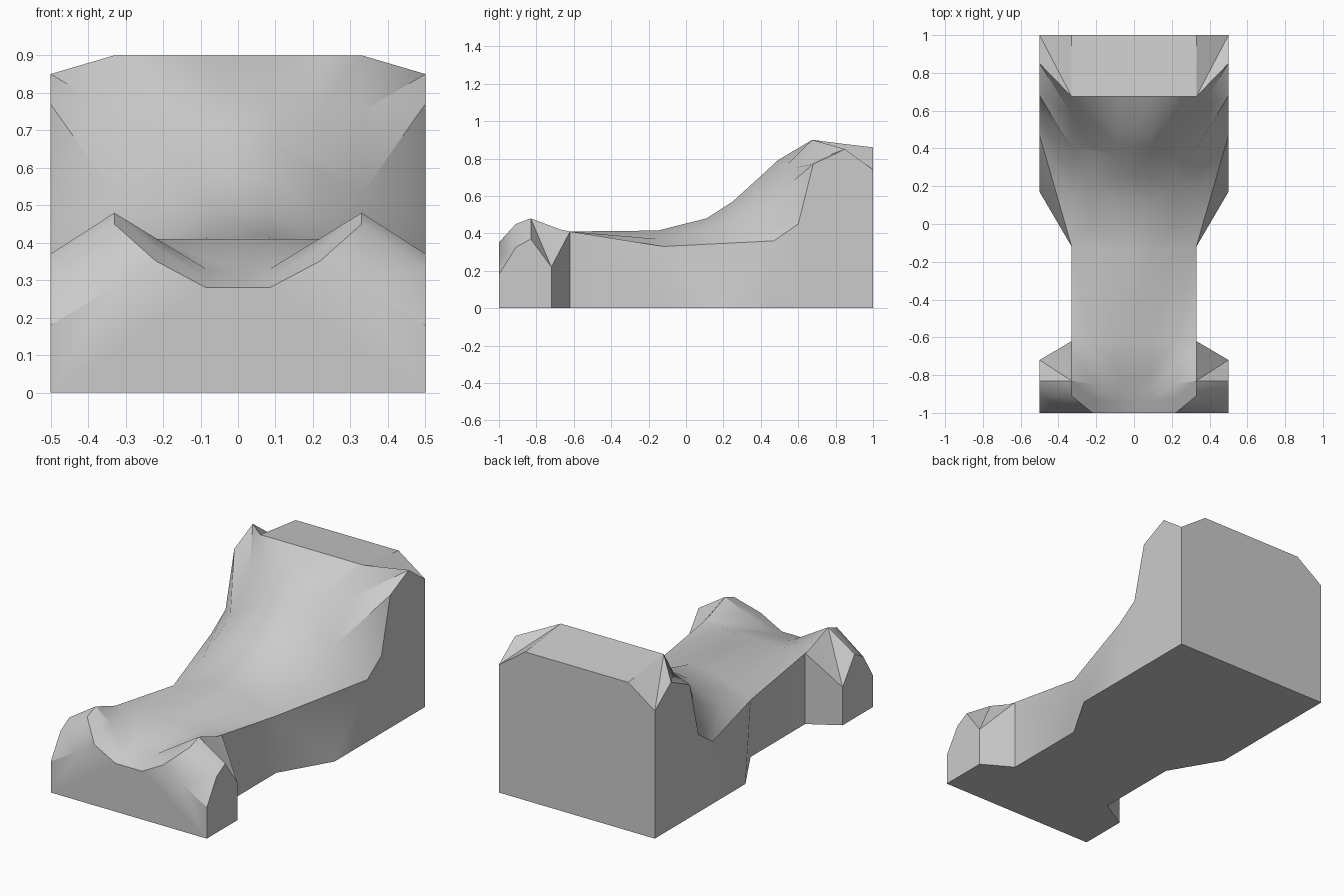
import bpy
import bmesh
from mathutils import Vector

cube = bpy.data.objects.get("Cube")
if cube:
    bpy.data.objects.remove(cube, do_unlink=True)


def grey_material(name, value):
    material = bpy.data.materials.new(name)
    material.use_nodes = True
    colour = (value, value, value, 1)
    material.diffuse_color = colour
    material.node_tree.nodes["Principled BSDF"].inputs["Base Color"].default_value = colour
    return material


# Long rails running from the front (low y) to the back, as (y, z)
CREST_X, SHOULDER_X, SIDE_X = 0.085, 0.33, 0.5
crest_rail = [(-1, .28), (-.94, .305), (-.87, .33), (-.8, .355), (-.62, .41),
              (-.15, .415), (.11, .48), (.25, .57), (.36, .67), (.42, .725),
              (.49, .79), (.675, .9), (.83, .88), (1, .86)]
shoulder_rail = [(-1, .283), (-.91, .45), (-.83, .48), (-.67, .42), (-.62, .41),
                 (-.12, .33), (-.12, .33), (.15, .39), (.4, .53), (.4, .53),
                 (.58, .75), (.675, .9), (.83, .88), (1, .86)]
side_rail = [(-1, .18), (-.91, .325), (-.83, .37), (-.72, .22), (-.62, .41),
             (-.12, .33), (.17, 0), (.47, .36), (.6, .45), (.68, .77),
             (.68, .77), (.85, .85), (1, .74), (1, .74)]
WAIST_ROWS = (4, 5)  # rows where the side pulls in to the shoulder


def cross_section(row):
    """Half of one section, from the top centre out and round to the underside."""
    crest_y, crest_z = crest_rail[row]
    side_y, side_z = side_rail[row]
    side_x = SHOULDER_X if row in WAIST_ROWS else SIDE_X
    crest = Vector((CREST_X, crest_y, crest_z))
    shoulder = Vector((SHOULDER_X, *shoulder_rail[row]))
    middle = crest.lerp(shoulder, 0.55)
    if row == 0:
        middle.z += 0.07  # raised lip on the front face
    return [Vector((0, crest_y, crest_z)), crest, middle, shoulder,
            Vector((side_x, side_y, side_z)),
            Vector((side_x, side_y, 0)), Vector((0, side_y, 0))]


def build_body(name, material):
    bm = bmesh.new()
    shared = {}

    def vertex(point):
        key = tuple(round(value, 4) for value in point)
        if key not in shared:
            shared[key] = bm.verts.new(key)
        return shared[key]

    def face(*corners):
        # Repeated rail points collapse a triangle, so leave those out
        if len(set(corners)) == len(corners):
            bm.faces.new(corners)

    rows = [[vertex(point) for point in cross_section(row)]
            for row in range(len(crest_rail))]

    # Skin between neighbouring sections
    for near, far in zip(rows, rows[1:]):
        for column in range(len(near) - 1):
            after = column + 1
            face(near[column], near[after], far[after])
            face(near[column], far[after], far[column])

    # Flat front and back ends
    face(*reversed(rows[0]))
    face(*rows[-1])

    mesh = bpy.data.meshes.new(name)
    bm.to_mesh(mesh)
    bm.free()
    mesh.materials.append(material)
    body = bpy.data.objects.new(name, mesh)
    bpy.context.scene.collection.objects.link(body)

    # Soft shading with crisp edges, then the other half
    bpy.ops.object.select_all(action="DESELECT")
    body.select_set(True)
    bpy.context.view_layer.objects.active = body
    bpy.ops.object.shade_smooth_by_angle(angle=0.6)
    mirror = body.modifiers.new("Mirror", "MIRROR")
    mirror.use_axis[0] = True
    mirror.merge_threshold = 0.001
    return body


build_body("sloped_body", grey_material("plain_grey", 0.6))
